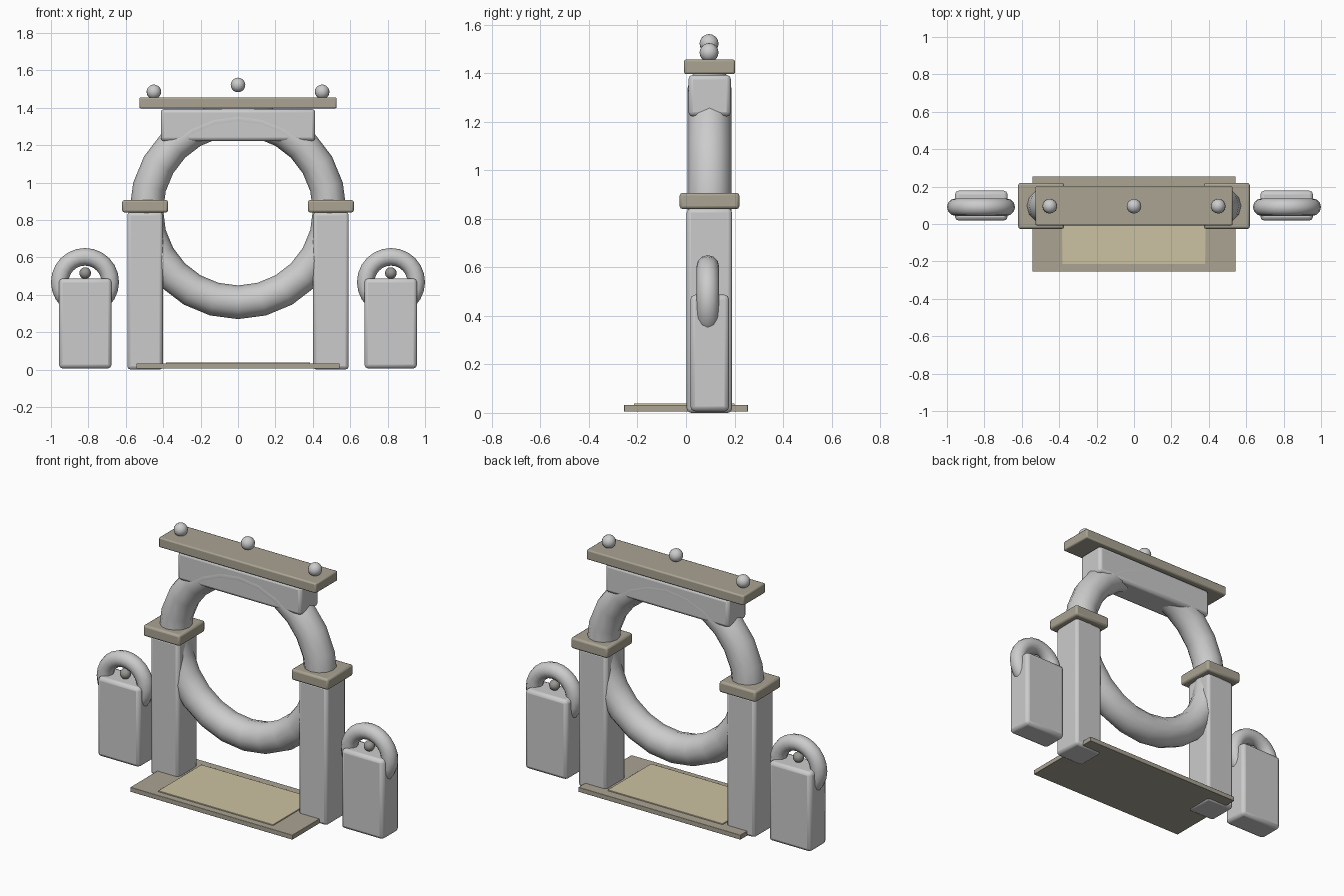
import bpy
from math import pi, radians

if "Cube" in bpy.data.objects:
    bpy.data.objects.remove(bpy.data.objects["Cube"])


def material(name, rgb):
    m = bpy.data.materials.new(name)
    m.diffuse_color = (*rgb, 1)
    m.use_nodes = True
    m.node_tree.nodes["Principled BSDF"].inputs["Base Color"].default_value = m.diffuse_color
    return m


trim = material("trim_stone", (0.40, 0.37, 0.29))
mat_gold = material("pale_gold", (0.60, 0.54, 0.36))
dark = material("dark_stone", (0.32, 0.31, 0.29))


def finish(name, mat):
    o = bpy.context.object
    o.name = name
    if mat:
        o.data.materials.append(mat)
    bpy.ops.object.shade_smooth_by_angle(angle=radians(35))
    return o


def box(name, x, y, z, bevel=0.0, mat=None):
    """Box from (min, max) ranges, with optional rounded edges."""
    bpy.ops.mesh.primitive_cube_add(size=1, location=[(a + b) / 2 for a, b in (x, y, z)])
    bpy.context.object.scale = [b - a for a, b in (x, y, z)]
    bpy.ops.object.transform_apply(location=False, rotation=False, scale=True)
    o = finish(name, mat)
    if bevel:
        b = o.modifiers.new("bevel", 'BEVEL')
        b.width, b.segments = bevel, 2
    return o


def ring(name, loc, major, minor, seg):
    bpy.ops.mesh.primitive_torus_add(location=loc, rotation=(pi / 2, 0, 0), major_radius=major,
                                     minor_radius=minor, major_segments=seg, minor_segments=12)
    finish(name, None)


def ball(name, loc, r, mat=None):
    bpy.ops.mesh.primitive_uv_sphere_add(segments=16, ring_count=10, radius=r, location=loc)
    finish(name, mat)


def span(side, a, b):
    return tuple(sorted((side * a, side * b)))


# Threshold slab and inlaid mat
box("base_slab", (-0.543, 0.543), (-0.255, 0.255), (0.005, 0.033), 0.002, trim)
box("floor_mat", (-0.385, 0.385), (-0.215, 0.20), (0.006, 0.039), 0.002, mat_gold)

# Gate ring, lintel and top beam
ring("gate_ring", (0, 0.097, 0.85), 0.49, 0.09, 24)
box("lintel", (-0.413, 0.413), (0.01, 0.185), (1.222, 1.393), 0.018)
box("top_beam", (-0.527, 0.527), (-0.008, 0.202), (1.396, 1.456), 0.008, trim)
ball("center_finial", (0, 0.095, 1.522), 0.039)

for side, tag in ((-1, "left"), (1, "right")):
    # Pillar, capital and beam finial
    box(f"{tag}_pillar", span(side, 0.402, 0.592), (0.003, 0.19), (0, 0.843), 0.018)
    box(f"{tag}_capital", span(side, 0.374, 0.619), (-0.026, 0.22), (0.84, 0.907), 0.012, trim)
    ball(f"{tag}_finial", (side * 0.45, 0.095, 1.485), 0.039)

    # Side stone with its small ring and bead
    box(f"{tag}_side_stone", span(side, 0.676, 0.957), (0.018, 0.178), (0.006, 0.487), 0.02)
    ring(f"{tag}_side_ring", (side * 0.818, 0.09, 0.468), 0.135, 0.047, 24)
    ball(f"{tag}_bead", (side * 0.817, 0.09, 0.516), 0.031, dark)
